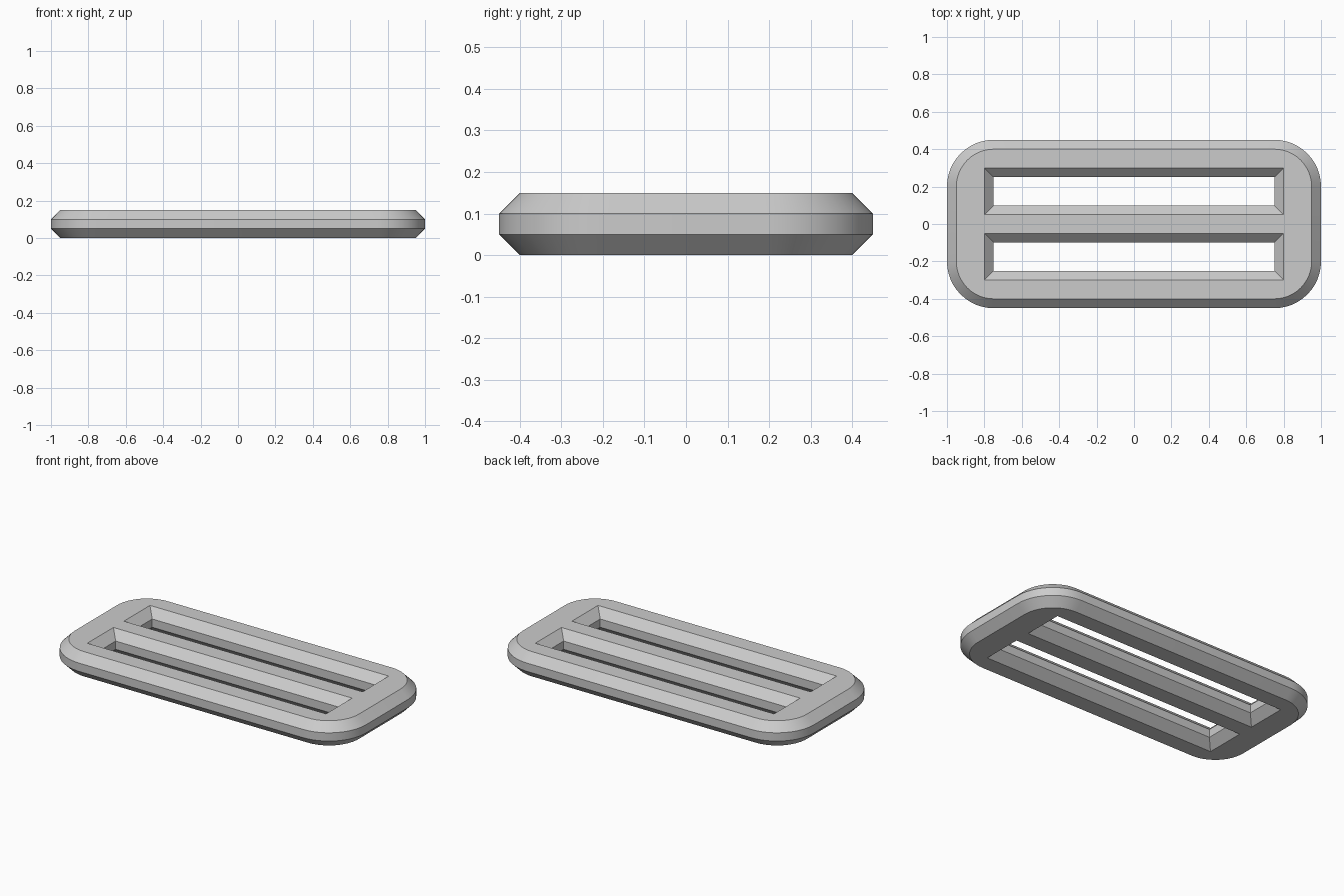
import bpy, bmesh
from math import cos, sin, pi

cube = bpy.data.objects.get("Cube")
if cube:
    bpy.data.objects.remove(cube, do_unlink=True)

HEIGHT, CHAMFER = 0.15, 0.05
CENTRE_X, CENTRE_Y = 0.75, 0.2   # centres of the rounded corners
SEGMENTS = 12

grey = bpy.data.materials.new("light grey")
grey.use_nodes = True
colour = (0.6, 0.6, 0.6, 1)
grey.diffuse_color = colour
grey.node_tree.nodes["Principled BSDF"].inputs["Base Color"].default_value = colour


def rounded_outline(radius):
    points = []
    for quarter, (sx, sy) in enumerate(((1, 1), (-1, 1), (-1, -1), (1, -1))):
        for i in range(SEGMENTS + 1):
            a = (quarter + i / SEGMENTS) * pi / 2
            points.append((sx * CENTRE_X + radius * cos(a), sy * CENTRE_Y + radius * sin(a)))
    return points


def slot_outline(y, grow):
    hx, hy = 0.75 + grow, 0.075 + grow
    return [(hx, y + hy), (-hx, y + hy), (-hx, y - hy), (hx, y - hy)]


def loft(name, levels):
    """Closed solid through stacked (outline, z) levels."""
    bm = bmesh.new()
    rings = [[bm.verts.new((x, y, z)) for x, y in outline] for outline, z in levels]
    for low, high in zip(rings, rings[1:]):
        for i in range(len(low)):
            j = (i + 1) % len(low)
            bm.faces.new((low[i], low[j], high[j], high[i]))
    bm.faces.new(rings[0][::-1])
    bm.faces.new(rings[-1])
    mesh = bpy.data.meshes.new(name)
    bm.to_mesh(mesh)
    bm.free()
    mesh.materials.append(grey)
    obj = bpy.data.objects.new(name, mesh)
    bpy.context.collection.objects.link(obj)
    return obj


# Rounded plate with chamfered rims
inner, outer = rounded_outline(0.2), rounded_outline(0.25)
plate = loft("strap_slider", [(inner, 0), (outer, CHAMFER),
                              (outer, HEIGHT - CHAMFER), (inner, HEIGHT)])
bpy.context.view_layer.objects.active = plate
plate.select_set(True)

# Two strap slots, flared towards both faces
over = 0.02
for y in (-0.175, 0.175):
    wide, narrow = slot_outline(y, CHAMFER + over), slot_outline(y, 0)
    cutter = loft("slot_cutter", [(wide, -over), (narrow, CHAMFER),
                                  (narrow, HEIGHT - CHAMFER), (wide, HEIGHT + over)])
    cutter.hide_render = True
    cut = plate.modifiers.new("slot", 'BOOLEAN')
    cut.operation = 'DIFFERENCE'
    cut.solver = 'EXACT'
    cut.object = cutter
    bpy.ops.object.modifier_apply(modifier=cut.name)
    bpy.data.objects.remove(cutter, do_unlink=True)

bpy.ops.object.shade_smooth_by_angle(angle=pi / 6)
